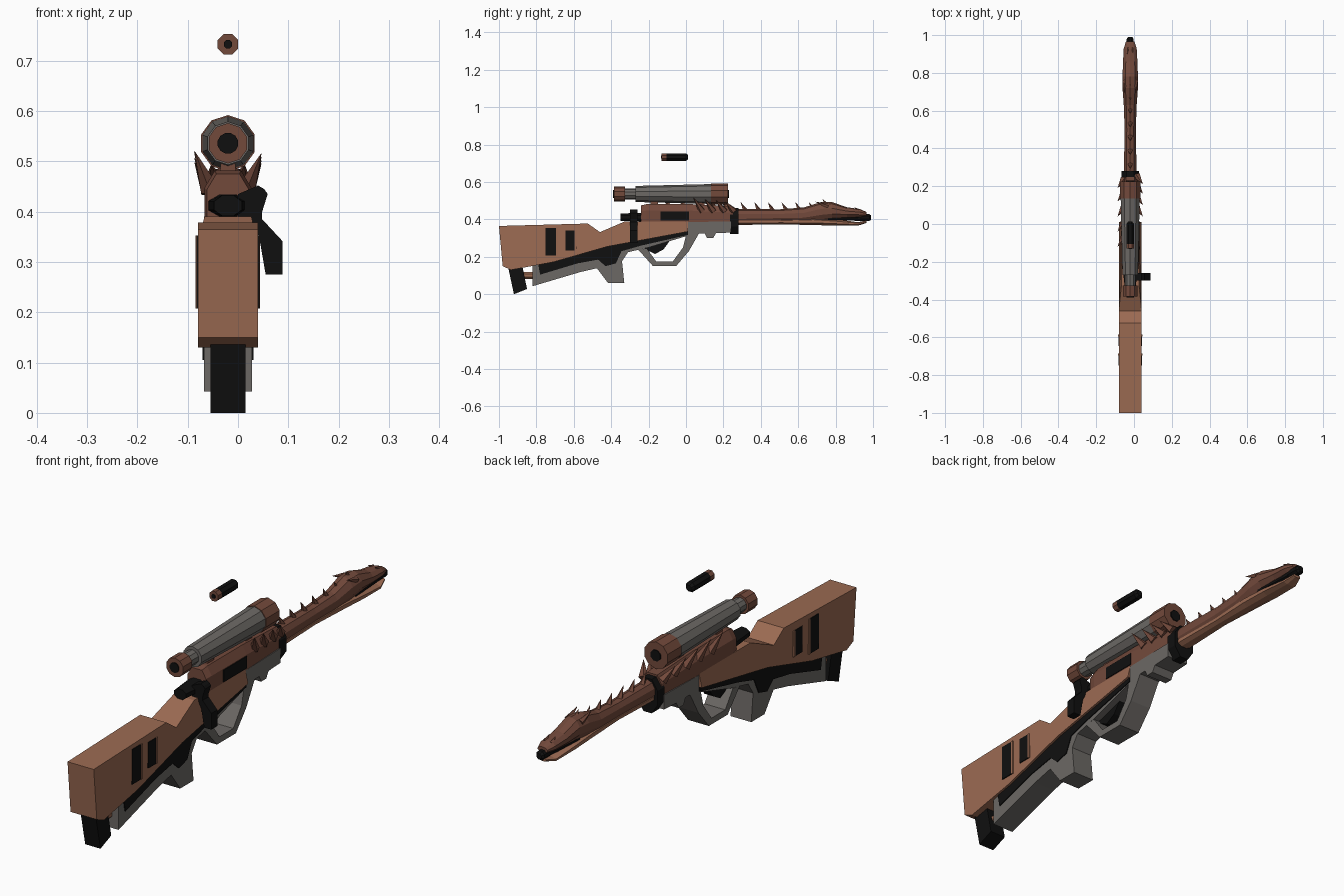
import bpy, bmesh, math
from mathutils import Vector

if "Cube" in bpy.data.objects:
    bpy.data.objects.remove(bpy.data.objects["Cube"])

CX = -0.02  # centre plane of the body


def material(name, rgb):
    m = bpy.data.materials.new(name)
    m.use_nodes = True
    m.diffuse_color = (*rgb, 1)
    m.node_tree.nodes["Principled BSDF"].inputs["Base Color"].default_value = (*rgb, 1)
    return m


WOOD = material("light brown", (0.33, 0.145, 0.085))
HIDE = material("dark brown", (0.17, 0.067, 0.044))
GREY = material("grey", (0.15, 0.14, 0.13))
BLACK = material("black", (0.005, 0.005, 0.005))


def finish(name, bm, mat, smooth=False):
    bmesh.ops.recalc_face_normals(bm, faces=bm.faces)
    me = bpy.data.meshes.new(name)
    bm.to_mesh(me)
    bm.free()
    me.materials.append(mat)
    ob = bpy.data.objects.new(name, me)
    bpy.context.collection.objects.link(ob)
    if smooth:
        bpy.context.view_layer.objects.active = ob
        ob.select_set(True)
        bpy.ops.object.shade_smooth_by_angle(angle=math.radians(40))
        ob.select_set(False)
    return ob


def prism(name, pts, half, mat, cx=CX):
    """Side outline (y, z) extruded across x."""
    bm = bmesh.new()
    face = bm.faces.new([bm.verts.new((cx - half, y, z)) for y, z in pts])
    ext = bmesh.ops.extrude_face_region(bm, geom=[face])
    moved = [v for v in ext["geom"] if isinstance(v, bmesh.types.BMVert)]
    bmesh.ops.translate(bm, verts=moved, vec=(2 * half, 0, 0))
    return finish(name, bm, mat)


def box(name, y0, y1, z0, z1, half, mat, cx=CX):
    return prism(name, [(y0, z0), (y1, z0), (y1, z1), (y0, z1)], half, mat, cx)


def ngon(n):
    return [(math.cos(math.tau * (i + .5) / n), math.sin(math.tau * (i + .5) / n)) for i in range(n)]


def loft(name, stations, mat, profile=ngon(10), smooth=False):
    """Sections (y, centre z, half width, half height) joined along y."""
    bm = bmesh.new()
    rings = [[bm.verts.new((CX + w * u, y, z + h * v)) for u, v in profile] for y, z, w, h in stations]
    for a, b in zip(rings, rings[1:]):
        for i in range(len(a)):
            bm.faces.new((a[i - 1], a[i], b[i], b[i - 1]))
    bm.faces.new(rings[0])
    bm.faces.new(rings[-1])
    return finish(name, bm, mat, smooth)


def tube(name, y0, y1, z, r0, r1, mat, n=10):
    return loft(name, [(y0, z, r0, r0), (y1, z, r1, r1)], mat, ngon(n))


def spike(name, base, tip, r, mat=HIDE):
    base, tip = Vector(base), Vector(tip)
    d = tip - base
    bm = bmesh.new()
    bmesh.ops.create_cone(bm, cap_ends=True, segments=5, radius1=r, radius2=0, depth=d.length)
    bmesh.ops.transform(bm, verts=bm.verts, matrix=d.to_track_quat('Z', 'Y').to_matrix().to_4x4())
    bmesh.ops.translate(bm, verts=bm.verts, vec=(base + tip) / 2)
    return finish(name, bm, mat)


# Shoulder stock, its wrist narrowing towards the top
stock = prism("stock", [(-1, .365), (-.98, .15), (-.935, .13), (-.71, .172), (-.42, .255),
                        (.01, .335), (.01, .39), (-.325, .39), (-.46, .332), (-.525, .378)], .06, WOOD)
for v in stock.data.vertices:
    if v.co.y > -.4 and v.co.z > .38:
        v.co.x = CX + (v.co.x - CX) * .78

# Slots in the stock, with slim rims
for y0, y1, z0, z1 in ((-.75, -.695, .208, .353), (-.645, -.595, .235, .342)):
    for side in (-1, 1):
        box("stock_slot", y0, y1, z0, z1, .002, BLACK, CX + side * .0605)
        box("slot_rim", y1, y1 + .01, z0, z1, .003, WOOD, CX + side * .061)

# Butt pad on its peg
prism("butt_pad", [(-.95, .14), (-.92, .0), (-.85, .028), (-.875, .15)], .035, BLACK)
tube("pad_peg", -.88, -.8, .1, .02, .02, WOOD, 8)

# Lower frame and grip
prism("grip_frame", [(-.82, .155), (-.82, .043), (-.567, .118), (-.476, .139), (-.417, .06), (-.33, .06),
                     (-.342, .176), (-.31, .225), (-.2, .25), (0, .31), (0, .335), (-.42, .26), (-.7, .18)],
      .0475, GREY)
prism("grip_inlay", [(-.79, .16), (-.78, .105), (-.58, .165), (-.47, .185), (-.43, .15), (-.375, .165),
                     (-.345, .23), (-.24, .26), (.01, .317), (.01, .34), (-.3, .285), (-.42, .265), (-.7, .18)],
      .051, BLACK)

# Fore-end with the trigger guard in one bent frame
prism("trigger_guard", [(0, .385), (.24, .39), (.24, .33), (.16, .326), (.145, .3), (.112, .3), (.1, .326),
                        (.07, .326), (.015, .23), (-.053, .15), (-.176, .15), (-.257, .24), (-.21, .245),
                        (-.16, .176), (-.07, .176), (-.016, .25), (0, .315)], .0475, GREY)
prism("trigger", [(-.24, .25), (-.165, .215), (-.12, .24), (-.08, .295), (-.2, .27)], .02, BLACK)

# Receiver with the ejection port
hood = [(-1, -1), (1, -1), (1, .3), (.55, 1), (-.55, 1), (-1, .3)]
loft("receiver", [(-.24, .43, .042, .045), (-.21, .432, .047, .05), (.02, .432, .047, .05),
                  (.25, .422, .042, .048)], HIDE, hood)
box("ejection_port", -.135, .015, .393, .443, .003, BLACK, CX + .047)

# Bolt and its handle
loft("bolt", [(-.35, .412, .03, .022), (-.23, .412, .043, .024)], BLACK, ngon(8))
bm = bmesh.new()
outline = [(0, .39), (0, .435), (.04, .452), (.052, .445), (.059, .435), (.048, .4), (.048, .385),
           (.088, .342), (.088, .275), (.055, .275), (.042, .35), (.022, .39)]
grip = bm.faces.new([bm.verts.new((x, -.3, z)) for x, z in outline])
ext = bmesh.ops.extrude_face_region(bm, geom=[grip])
bmesh.ops.translate(bm, vec=(0, .04, 0), verts=[v for v in ext["geom"] if isinstance(v, bmesh.types.BMVert)])
finish("bolt_handle", bm, BLACK)

# Telescopic sight
SZ = .536
tube("sight_eyepiece", -.385, -.325, SZ, .04, .04, HIDE)
tube("sight_neck", -.325, -.27, SZ, .03, .03, GREY)
tube("sight_body", -.27, .135, SZ, .043, .053, GREY)
tube("sight_bell", .135, .225, SZ, .056, .056, HIDE)
tube("rear_lens", -.389, -.384, SZ, .021, .021, BLACK, 12)
tube("front_lens", .224, .229, SZ, .024, .024, BLACK, 8)
for y in (-.17, .08):
    box("sight_mount", y - .02, y + .02, .465, .5, .015, HIDE)

# Small floating capsule
loft("capsule", [(-.105, .733, .022, .022), (0, .733, .022, .022), (.012, .733, .012, .012)], BLACK, ngon(8))
tube("capsule_cap", -.13, -.103, .733, .022, .022, HIDE, 8)
tube("capsule_lens", -.133, -.129, .733, .009, .009, BLACK, 8)

# Collar clamp
loft("collar", [(.235, .392, .05, .076), (.28, .392, .05, .076)], BLACK, ngon(8))

# Neck-shaped barrel ending in a beast's head
loft("barrel_neck", [(.24, .415, .036, .042), (.5, .418, .031, .036), (.63, .422, .036, .042),
                     (.72, .44, .043, .052), (.78, .445, .043, .048), (.86, .435, .04, .03),
                     (.93, .432, .036, .023), (.965, .428, .024, .012)], HIDE)
loft("lower_jaw", [(.24, .386, .034, .018), (.5, .388, .027, .015), (.68, .39, .036, .022),
                   (.8, .384, .038, .018), (.92, .376, .032, .01), (.965, .388, .018, .007)], WOOD, ngon(8))
loft("mouth", [(.76, .404, .03, .012), (.93, .404, .02, .012)], BLACK, ngon(8))
loft("muzzle", [(.9, .41, .02, .02), (.98, .41, .02, .02), (.99, .41, .012, .012)], BLACK, ngon(8))
for side in (-1, 1):
    spike("brow_horn", (CX + side * .028, .76, .47), (CX + side * .033, .69, .495), .014)
    spike("nostril", (CX + side * .014, .93, .445), (CX + side * .016, .9, .464), .01)

# Spines along the neck
for i in range(7):
    y = .32 + i * .073
    lift = .03 if i == 6 else 0
    spike("neck_spine", (CX, y, .44 + lift), (CX, y - .028, .493 + lift * .5), .016)

# Frill spikes on both shoulders
for side, ys in ((-1, (-.12, -.04, .04, .12, .19)), (1, (.04, .1, .16, .21))):
    for y in ys:
        spike("frill_spike", (CX + side * .036, y + .045, .445), (CX + side * .067, y, .522 - max(y, 0) * .12), .02)
